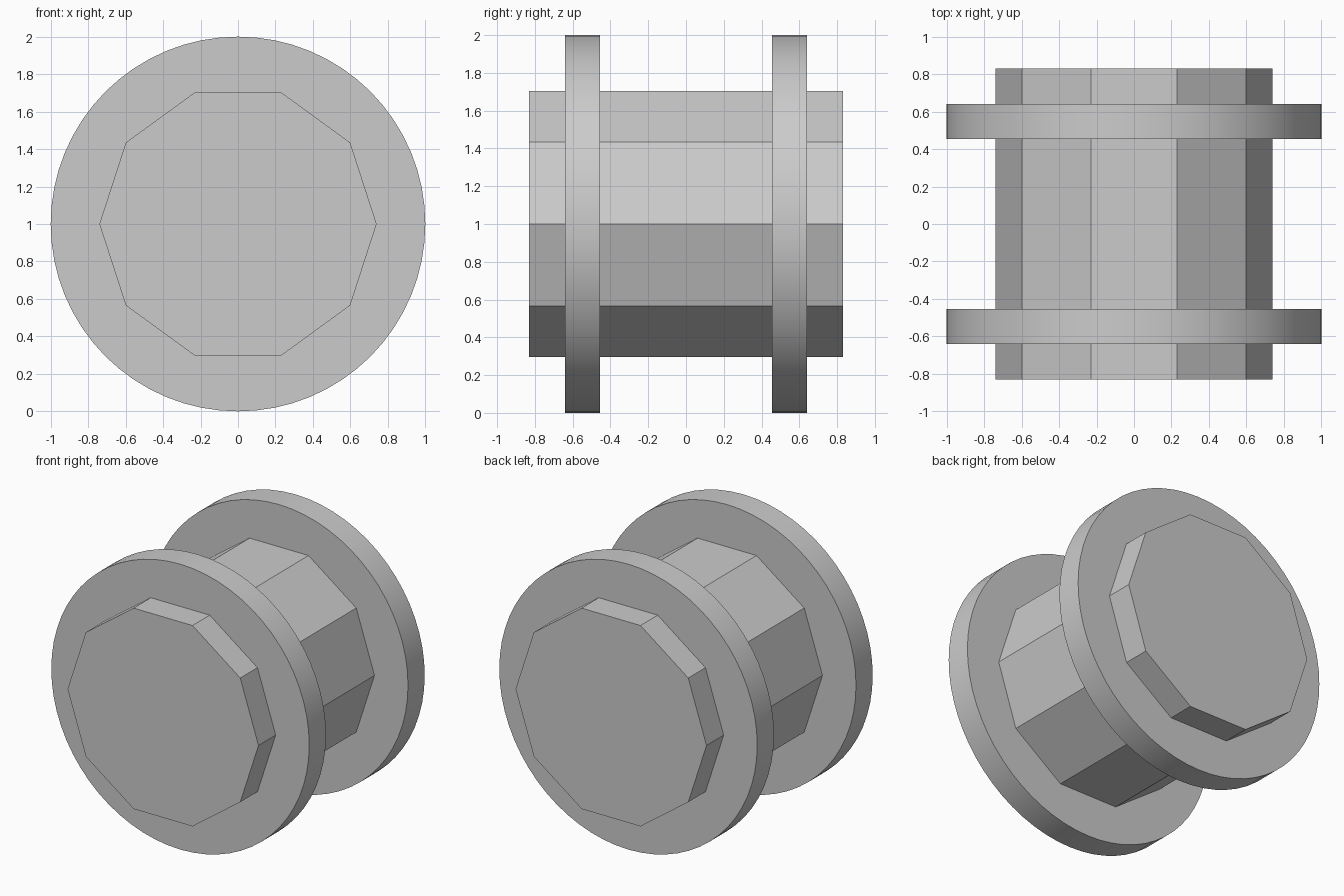
import bpy
from math import pi, radians

cube = bpy.data.objects.get("Cube")
if cube:
    bpy.data.objects.remove(cube, do_unlink=True)

# Single plain grey
GREY = (0.6, 0.6, 0.6, 1.0)
grey = bpy.data.materials.new("plain grey")
grey.use_nodes = True
grey.diffuse_color = GREY
grey.node_tree.nodes["Principled BSDF"].inputs["Base Color"].default_value = GREY


def drum(name, sides, radius, y, depth, roll=0.0):
    """Capped cylinder lying along y, centred at height 1."""
    bpy.ops.mesh.primitive_cylinder_add(
        vertices=sides, radius=radius, depth=depth,
        location=(0, y, 1), rotation=(pi / 2, roll, 0))
    obj = bpy.context.object
    obj.name = name
    obj.data.materials.append(grey)
    bpy.ops.object.transform_apply(location=False, rotation=True, scale=True)
    return obj


# Ten-sided core, flat side up
drum("core", 10, 0.74, 0, 1.66, roll=pi / 10)

# Two smooth round flanges
for name, side in (("front_flange", -1), ("back_flange", 1)):
    drum(name, 64, 1.0, side * 0.547, 0.185)
    bpy.ops.object.shade_smooth_by_angle(angle=radians(30))
